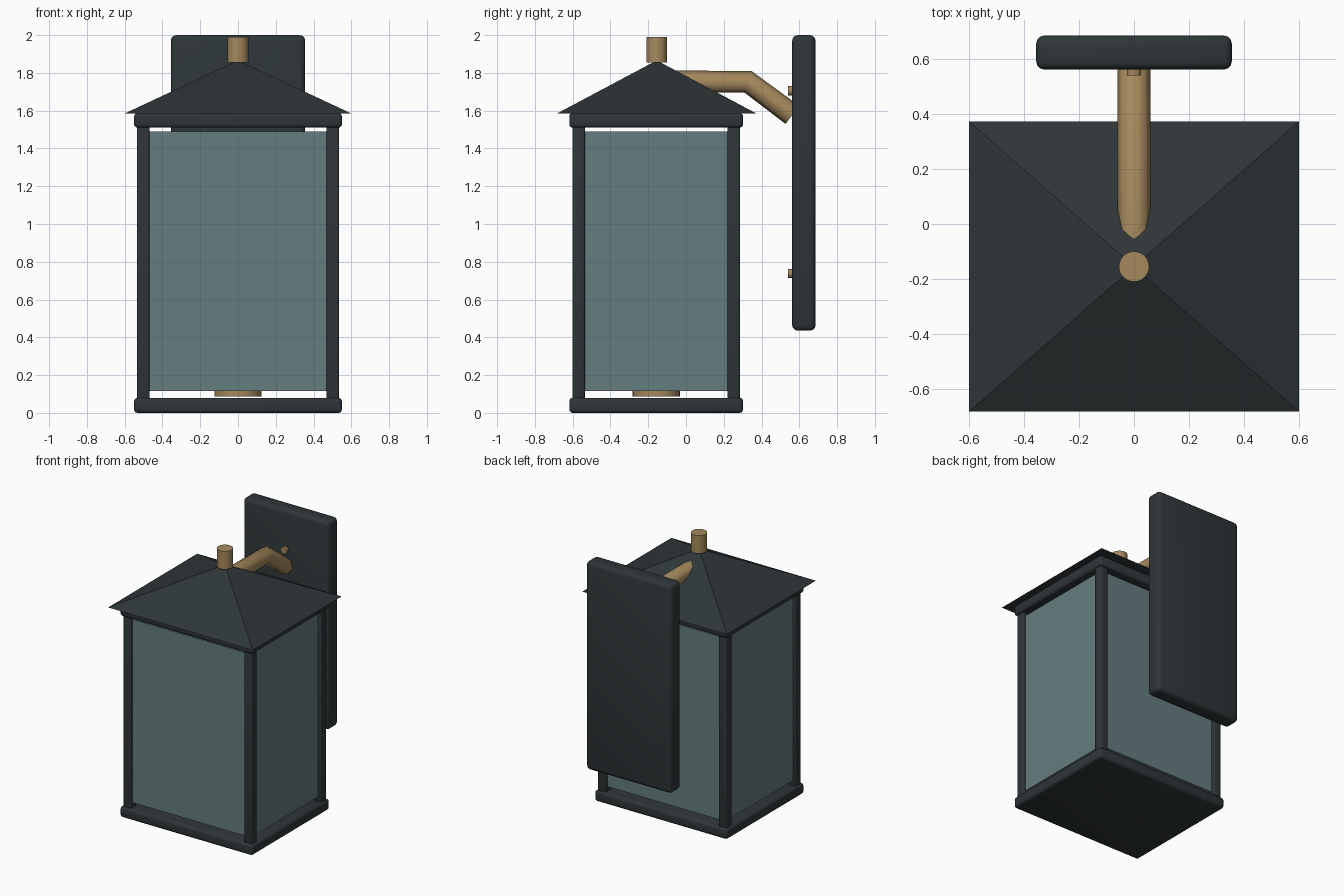
import bpy, math
from mathutils import Vector

if "Cube" in bpy.data.objects:
    bpy.data.objects.remove(bpy.data.objects["Cube"])

CY = -0.158  # lantern centre in y


def material(name, rgb):
    m = bpy.data.materials.new(name)
    m.diffuse_color = (*rgb, 1)
    m.use_nodes = True
    m.node_tree.nodes["Principled BSDF"].inputs["Base Color"].default_value = m.diffuse_color
    return m


DARK = material("dark_metal", (0.028, 0.037, 0.040))
BRASS = material("brass", (0.38, 0.25, 0.11))
GLASS = material("tinted_glass", (0.13, 0.20, 0.21))


def finish(name, mat, smooth=True):
    o = bpy.context.object
    o.name = name
    o.data.materials.append(mat)
    if smooth:
        bpy.ops.object.shade_smooth_by_angle(angle=math.radians(35))
    return o


def box(name, lo, hi, mat, bevel=0.0):
    lo, hi = Vector(lo), Vector(hi)
    bpy.ops.mesh.primitive_cube_add(size=1, location=(lo + hi) / 2)
    bpy.context.object.scale = hi - lo
    bpy.ops.object.transform_apply(location=False, rotation=False, scale=True)
    if bevel:
        b = bpy.context.object.modifiers.new("bevel", 'BEVEL')
        b.width, b.segments = bevel, 3
        bpy.ops.object.modifier_apply(modifier="bevel")
    return finish(name, mat, bool(bevel))


def cylinder(name, r, depth, loc, mat, rot=(0, 0, 0), verts=32):
    bpy.ops.mesh.primitive_cylinder_add(vertices=verts, radius=r, depth=depth,
                                        location=loc, rotation=rot)
    return finish(name, mat)


# base tray and top frame
for name, z0, z1 in (("base_tray", 0.0, 0.08), ("top_frame", 1.51, 1.588)):
    box(name, (-0.55, CY - 0.46, z0), (0.55, CY + 0.46, z1), DARK, 0.018)

# corner posts
for sx, side in ((-1, "left"), (1, "right")):
    for sy, end in ((-1, "front"), (1, "back")):
        x, y = sx * 0.502, CY + sy * 0.411
        box(f"{end}_{side}_post", (x - 0.033, y - 0.033, 0.06),
            (x + 0.033, y + 0.033, 1.53), DARK, 0.01)

# glass panes set between the posts
for s, fb, lr in ((-1, "front", "left"), (1, "back", "right")):
    y, x = CY + s * 0.411, s * 0.502
    box(f"{fb}_pane", (-0.47, y - 0.01, 0.115), (0.47, y + 0.01, 1.49), GLASS)
    box(f"{lr}_pane", (x - 0.01, CY - 0.379, 0.115), (x + 0.01, CY + 0.379, 1.49), GLASS)

# pyramid roof
bpy.ops.mesh.primitive_cone_add(vertices=4, radius1=math.sqrt(2), radius2=0.03, depth=0.275,
                                location=(0, CY + 0.003, 1.7225),
                                rotation=(0, 0, math.pi / 4))
bpy.ops.object.transform_apply(location=False, rotation=True, scale=False)
bpy.context.object.scale = (0.6, 0.528, 1)
bpy.ops.object.transform_apply(location=False, rotation=False, scale=True)
finish("roof", DARK, False)

# finial and lamp holder
cylinder("finial", 0.055, 0.135, (0, CY + 0.003, 1.9225), BRASS)
cylinder("lamp_holder", 0.125, 0.07, (0, CY, 0.122), BRASS)

# bent arm from the roof to the wall plate
curve = bpy.data.curves.new("arm", 'CURVE')
curve.dimensions = '3D'
curve.bevel_depth, curve.bevel_resolution = 0.06, 2
curve.use_fill_caps = True
spline = curve.splines.new('POLY')
path = [(0, CY, 1.753), (0, 0.328, 1.753), (0, 0.563, 1.578)]
spline.points.add(len(path) - 1)
for p, co in zip(spline.points, path):
    p.co = (*co, 1)
arm = bpy.data.objects.new("arm", curve)
bpy.context.collection.objects.link(arm)
bpy.ops.object.select_all(action='DESELECT')
bpy.context.view_layer.objects.active = arm
arm.select_set(True)
bpy.ops.object.convert(target='MESH')
arm = bpy.context.object
arm.name = "arm"
arm.data.materials.append(BRASS)
bpy.ops.object.shade_smooth_by_angle(angle=math.radians(50))

# wall plate with two screws
box("wall_plate", (-0.356, 0.562, 0.435), (0.356, 0.686, 2.0), DARK, 0.03)
for name, z in (("upper_screw", 1.705), ("lower_screw", 0.738)):
    cylinder(name, 0.025, 0.05, (0, 0.565, z), BRASS, (math.pi / 2, 0, 0), 16)
